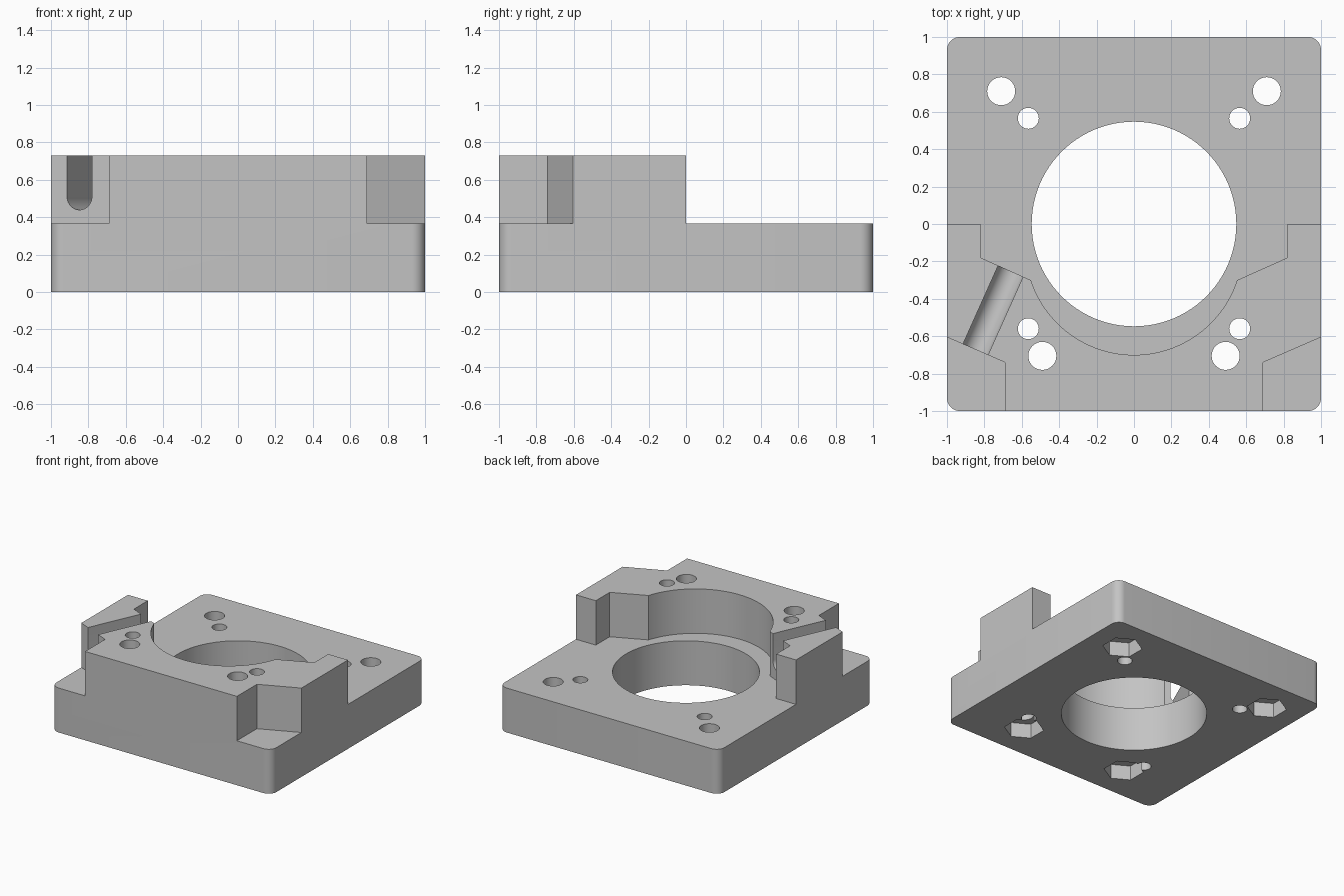
import bpy, bmesh
from math import sin, cos, pi, atan2, radians
from mathutils import Matrix, Vector

HALF, STEP, TOP = 1.0, 0.365, 0.73

if "Cube" in bpy.data.objects:
    bpy.data.objects.remove(bpy.data.objects["Cube"], do_unlink=True)

grey = bpy.data.materials.new("plain_grey")
grey.use_nodes = True
colour = (0.55, 0.55, 0.55, 1)
grey.diffuse_color = colour
grey.node_tree.nodes["Principled BSDF"].inputs["Base Color"].default_value = colour


def arc(cx, cy, r, start, end, n):
    """Points along an arc, both ends included."""
    angles = [start + (end - start) * i / n for i in range(n + 1)]
    return [(cx + r * cos(a), cy + r * sin(a)) for a in angles]


def circle(cx, cy, r, n, turn=0.0):
    return arc(cx, cy, r, turn, turn + 2 * pi, n)[:-1]


def prism(name, outline, z0, z1, matrix=None):
    """Extrude a closed outline from z0 to z1."""
    bm = bmesh.new()
    face = bm.faces.new([bm.verts.new((x, y, z0)) for x, y in outline])
    out = bmesh.ops.extrude_face_region(bm, geom=[face])
    moved = [v for v in out["geom"] if isinstance(v, bmesh.types.BMVert)]
    bmesh.ops.translate(bm, verts=moved, vec=(0, 0, z1 - z0))
    if matrix:
        bm.transform(matrix)
    bmesh.ops.recalc_face_normals(bm, faces=bm.faces)
    mesh = bpy.data.meshes.new(name)
    bm.to_mesh(mesh)
    bm.free()
    mesh.materials.append(grey)
    obj = bpy.data.objects.new(name, mesh)
    bpy.context.collection.objects.link(obj)
    return obj


def cut(cutter):
    """Subtract a cutter from the body, then discard it."""
    cutter.hide_render = True
    bpy.context.view_layer.objects.active = body
    mod = body.modifiers.new("cut", "BOOLEAN")
    mod.operation, mod.solver, mod.object = "DIFFERENCE", "EXACT", cutter
    bpy.ops.object.modifier_apply(modifier=mod.name)
    bpy.data.objects.remove(cutter, do_unlink=True)


# Full-height block with rounded vertical corners
r = 0.07
block = []
for i, (sx, sy) in enumerate([(1, 1), (-1, 1), (-1, -1), (1, -1)]):
    c = HALF - r
    block += arc(sx * c, sy * c, r, i * pi / 2, (i + 1) * pi / 2, 8)
body = prism("mount_body", block, 0, TOP)

# Open rear area, with the angled inner shoulders and the curved recess
shoulder = [(1.2, 0), (0.82, 0), (0.82, -0.18)]
recess_y, recess_r = -0.12, 0.58
a = atan2(-0.3 - recess_y, 0.55)
recess = arc(0, recess_y, recess_r, a, -pi - a, 48)
rear = shoulder + recess + [(-x, y) for x, y in reversed(shoulder)]
cut(prism("rear_clearance", rear + [(-1.2, 1.2), (1.2, 1.2)], STEP, 1))

# Central bore
cut(prism("bore", circle(0, 0, 0.547, 96), -0.2, 1))

for s in (1, -1):
    # Angled front corner notch
    notch = [(0.69, -0.74), (1.2, -0.518), (1.2, -1.2), (0.69, -1.2)]
    cut(prism("corner_notch", [(s * x, y) for x, y in notch], STEP, 1))

    # Round-bottomed slot running through the shoulder
    start, end = Vector((s * 0.847, -0.67, 0.512)), Vector((s * 0.66, -0.253, 0.512))
    along = (end - start).normalized()
    up = Vector((0, 0, 1))
    side = up.cross(along)
    frame = Matrix((side, up, along)).transposed().to_4x4()
    frame.translation = start
    slot = arc(0, 0, 0.073, -pi, 0, 20) + [(0.073, 0.5), (-0.073, 0.5)]
    cut(prism("slot", slot, -0.15, (end - start).length + 0.12, frame))

    # Bolt holes with hexagonal nut pockets underneath, and pilot holes
    for x, y in ((0.71, 0.71), (0.49, -0.705)):
        cut(prism("bolt_hole", circle(s * x, y, 0.075, 32), -0.2, 1))
        cut(prism("nut_pocket", circle(s * x, y, 0.15, 6, radians(90)), -0.2, 0.12))
    for y in (0.565, -0.56):
        cut(prism("pilot_hole", circle(s * 0.565, y, 0.056, 32), -0.2, 1))

bpy.ops.object.select_all(action="DESELECT")
body.select_set(True)
bpy.context.view_layer.objects.active = body
bpy.ops.object.shade_smooth_by_angle(angle=radians(30))
